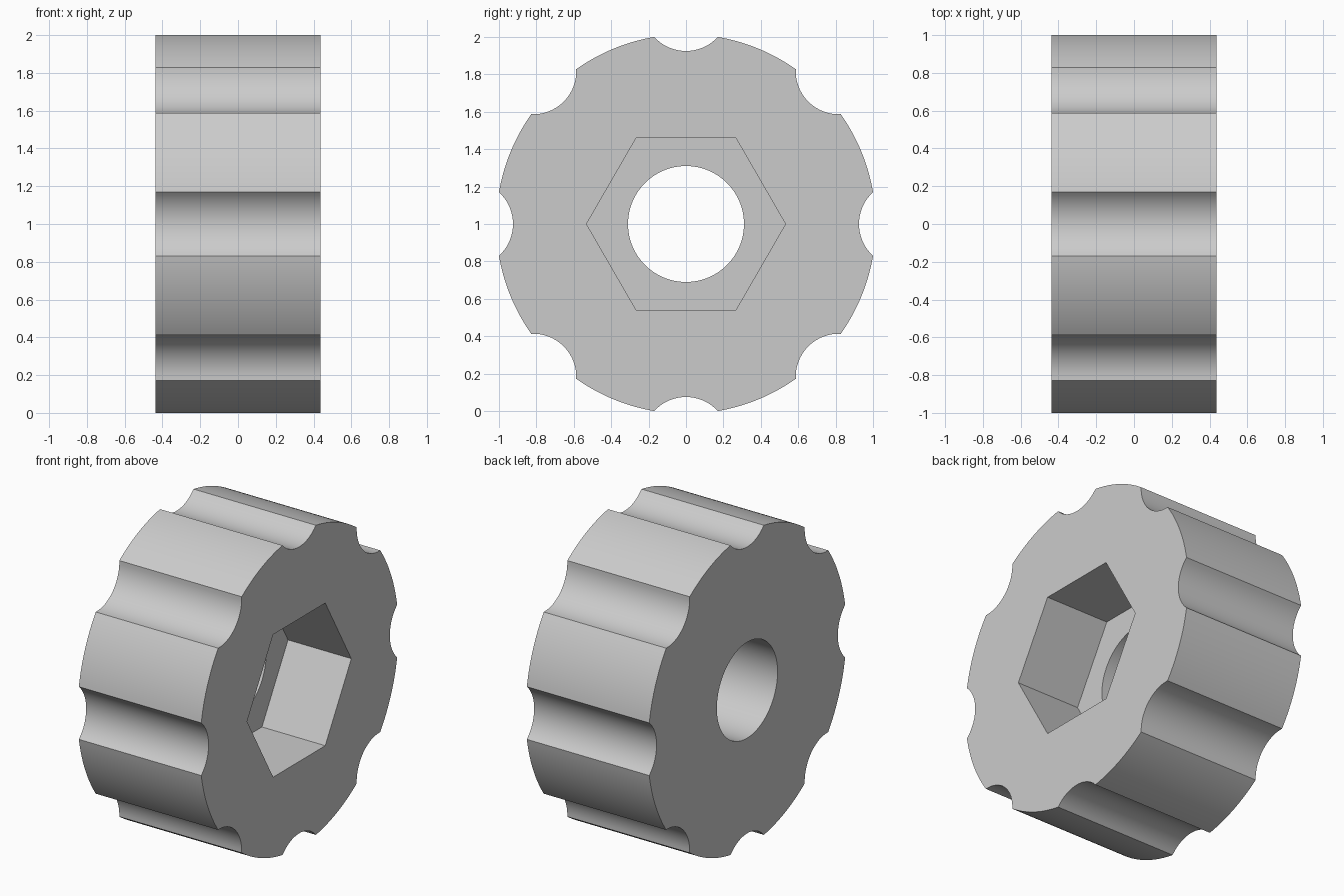
import bpy
import bmesh
from math import pi, cos, sin, atan2, hypot, radians

cube = bpy.data.objects.get("Cube")
if cube:
    bpy.data.objects.remove(cube, do_unlink=True)

HALF_WIDTH = 0.4375
POCKET_FLOOR = -0.015
LOBES = 8
NOTCH_HALF = 0.17      # half the notch opening, at distance 1 from the axle
NOTCH_CENTRE = 1.155   # distance of the notch circle from the axle
BORE_RADIUS = 0.31
HEX_RADIUS = 0.532


def polar(radius, angle):
    return radius * cos(angle), radius * sin(angle)


def regular(radius, count):
    return [polar(radius, 2 * pi * i / count) for i in range(count)]


def grip_outline(steps=16):
    """Round outline with scalloped finger notches."""
    rim = hypot(1, NOTCH_HALF)
    edge = atan2(NOTCH_HALF, 1)
    inset = NOTCH_CENTRE - 1
    radius = hypot(inset, NOTCH_HALF)
    sweep = atan2(NOTCH_HALF, inset)
    pitch = 2 * pi / LOBES
    points = []
    for k in range(LOBES):
        turn = k * pitch
        for i in range(steps + 1):
            dx, dy = polar(radius, pi + sweep * (1 - 2 * i / steps))
            x = NOTCH_CENTRE + dx
            points.append(polar(hypot(x, dy), turn + atan2(dy, x)))
        for i in range(1, steps):
            points.append(polar(rim, turn + edge + (pitch - 2 * edge) * i / steps))
    return points


bm = bmesh.new()


def ring(points, x):
    """Closed loop of edges in the plane at x, around the axle."""
    verts = [bm.verts.new((x, y, z + 1)) for y, z in points]
    edges = [bm.edges.new((v, verts[i - 1])) for i, v in enumerate(verts)]
    return verts, edges


def wall(a, b):
    for i in range(len(a[0])):
        bm.faces.new((a[0][i - 1], a[0][i], b[0][i], b[0][i - 1]))


def cap(outer, inner):
    bmesh.ops.triangle_fill(bm, edges=outer[1] + inner[1], use_beauty=True)


outline = grip_outline()
hexagon = regular(HEX_RADIUS, 6)
circle = regular(BORE_RADIUS, 96)

rim_left, rim_right = ring(outline, HALF_WIDTH), ring(outline, -HALF_WIDTH)
hex_mouth, hex_floor = ring(hexagon, HALF_WIDTH), ring(hexagon, POCKET_FLOOR)
bore_top, bore_end = ring(circle, POCKET_FLOOR), ring(circle, -HALF_WIDTH)

# Flat faces with their openings
cap(rim_left, hex_mouth)
cap(hex_floor, bore_top)
cap(rim_right, bore_end)
# Scalloped grip, hexagonal pocket and round bore
wall(rim_left, rim_right)
wall(hex_mouth, hex_floor)
wall(bore_top, bore_end)
bmesh.ops.recalc_face_normals(bm, faces=bm.faces[:])

mesh = bpy.data.meshes.new("scalloped_knob")
bm.to_mesh(mesh)
bm.free()
knob = bpy.data.objects.new("scalloped_knob", mesh)
bpy.context.collection.objects.link(knob)

# Plain grey material
grey = bpy.data.materials.new("plain_grey")
grey.use_nodes = True
colour = (0.6, 0.6, 0.6, 1)
grey.diffuse_color = colour
grey.node_tree.nodes["Principled BSDF"].inputs["Base Color"].default_value = colour
mesh.materials.append(grey)

bpy.ops.object.select_all(action="DESELECT")
knob.select_set(True)
bpy.context.view_layer.objects.active = knob
bpy.ops.object.shade_smooth_by_angle(angle=radians(30))
